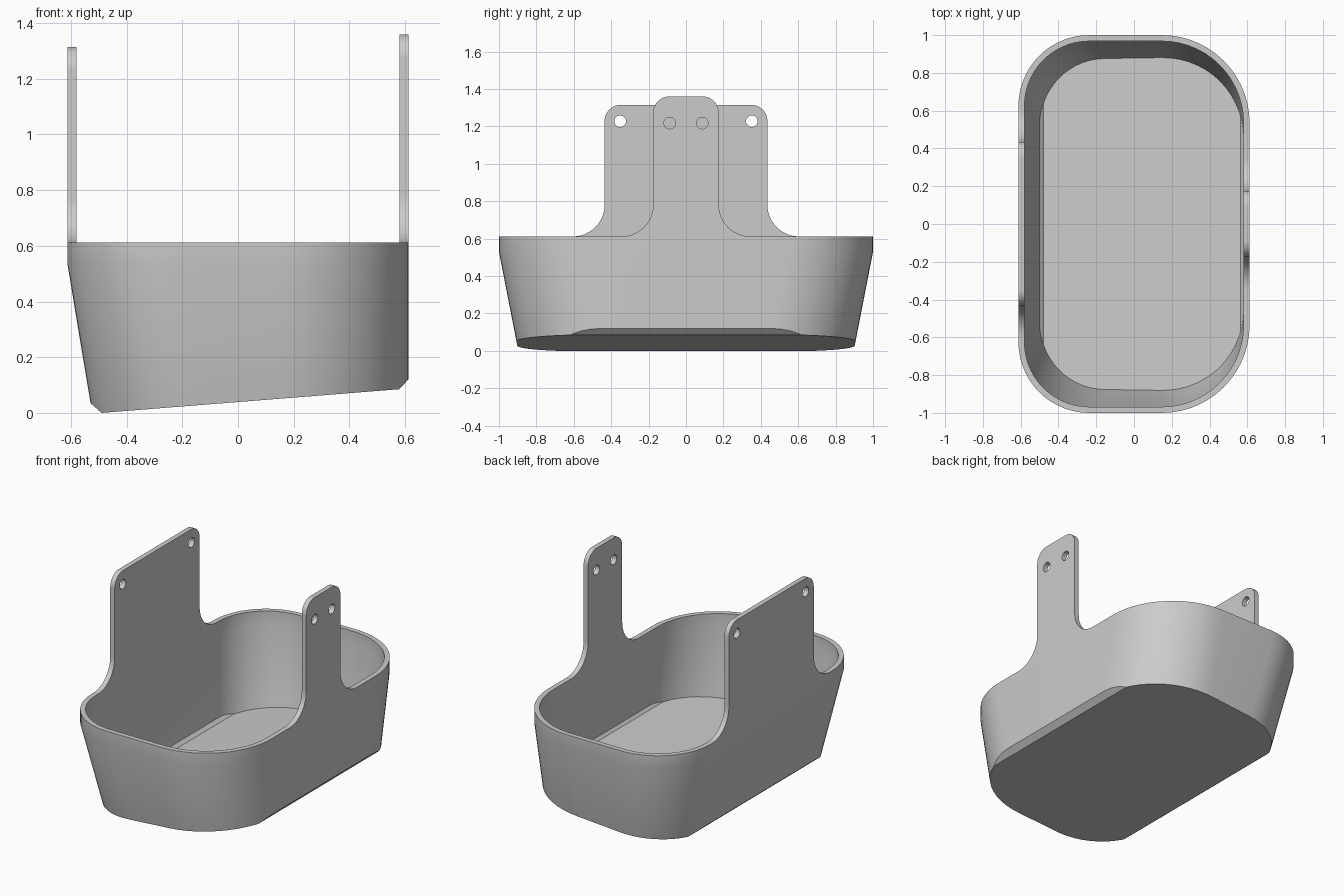
import bpy, bmesh
from math import sin, cos, pi, radians
from mathutils import Vector

if "Cube" in bpy.data.objects:
    bpy.data.objects.remove(bpy.data.objects["Cube"])

HALF_X, HALF_Y, WALL = 0.612, 1.0, 0.032
RIM, BAND = 0.612, 0.53
R_RIGHT, R_LEFT = 0.465, 0.375  # corner radii on the +x and -x sides

grey = bpy.data.materials.new("light grey")
grey.use_nodes = True
grey.diffuse_color = (0.6, 0.6, 0.6, 1)
grey.node_tree.nodes["Principled BSDF"].inputs["Base Color"].default_value = (0.6, 0.6, 0.6, 1)


def finish(bm, name):
    """Turn a bmesh into a shaded, coloured object."""
    bmesh.ops.recalc_face_normals(bm, faces=bm.faces)
    mesh = bpy.data.meshes.new(name)
    bm.to_mesh(mesh)
    bm.free()
    mesh.materials.append(grey)
    obj = bpy.data.objects.new(name, mesh)
    bpy.context.collection.objects.link(obj)
    bpy.ops.object.select_all(action='DESELECT')
    obj.select_set(True)
    bpy.context.view_layer.objects.active = obj
    bpy.ops.object.shade_smooth_by_angle(angle=radians(25))


def arc(cx, cy, r, start, end, steps=14):
    """Points along an arc, angles in quarter turns."""
    return [(cx + r * cos(a), cy + r * sin(a))
            for a in ((start + (end - start) * i / steps) * pi / 2 for i in range(steps + 1))]


def section(z, inset):
    """Rounded rectangle of the tub at height z; the +x wall stays upright."""
    drop = max(BAND - z, 0)
    x0, x1 = -HALF_X + 0.166 * drop + inset, HALF_X - inset
    y1 = HALF_Y - 0.195 * drop - inset
    ra, rb = R_RIGHT - inset, R_LEFT - inset
    pts = (arc(x1 - ra, y1 - ra, ra, 0, 1) + arc(x0 + rb, y1 - rb, rb, 1, 2)
           + arc(x0 + rb, rb - y1, rb, 2, 3) + arc(x1 - ra, ra - y1, ra, 3, 4))
    return [(x, y, z) for x, y in pts]


def loft(bm, sections):
    """Quads between successive closed rings of points."""
    rings = [[bm.verts.new(p) for p in pts] for pts in sections]
    for a, b in zip(rings, rings[1:]):
        for i in range(len(a)):
            bm.faces.new((a[i - 1], b[i - 1], b[i], a[i]))


def tub_skin(inset):
    """Open-topped skin, cut by the sloping floor and the two side chamfers."""
    bm = bmesh.new()
    loft(bm, [section(z, inset) for z in (RIM, BAND, -0.08)])
    # each cut: two points of a line in x, z
    for (xa, za), (xb, zb) in [((-0.49, 0), (0.579, 0.085)),
                               ((-0.53, 0.035), (-0.49, 0)),
                               ((0.579, 0.085), (0.612, 0.12))]:
        inward = Vector((za - zb, 0, xb - xa)).normalized()
        cut = bmesh.ops.bisect_plane(
            bm, geom=bm.verts[:] + bm.edges[:] + bm.faces[:], dist=1e-5,
            plane_co=Vector((xa, 0, za)) + inward * inset, plane_no=inward, clear_inner=True)
        edges = [e for e in cut["geom_cut"] if isinstance(e, bmesh.types.BMEdge)]
        bmesh.ops.edgeloop_fill(bm, edges=edges)
    return bm


# Tub: outer and inner skins joined by a flat rim
tub = tub_skin(0)
inner = tub_skin(WALL)
temp = bpy.data.meshes.new("inner_skin")
inner.to_mesh(temp)
inner.free()
tub.from_mesh(temp)
bpy.data.meshes.remove(temp)
loft(tub, [section(RIM, 0), section(RIM, WALL)])
bmesh.ops.remove_doubles(tub, verts=tub.verts[:], dist=1e-4)
finish(tub, "tub")


def hanging_tab(name, x, half, top, hole_y, hole_z):
    """Upright plate with rounded top, flared foot and two screw holes."""
    flare, corner = 0.17, 0.085
    right = arc(half + flare, RIM + flare, flare, 3, 2) + arc(half - corner, top - corner, corner, 0, 1)
    outline = right + [(-y, z) for y, z in reversed(right)]
    holes = [arc(s * hole_y, hole_z, 0.031, 0, 4, 24)[:-1] for s in (-1, 1)]
    bm = bmesh.new()
    edges = []
    for loop in [outline] + holes:
        vs = [bm.verts.new((x, y, z)) for y, z in loop]
        edges += [bm.edges.new((vs[i - 1], vs[i])) for i in range(len(vs))]
    bmesh.ops.triangle_fill(bm, edges=edges, use_beauty=True, normal=(1, 0, 0))
    out = bmesh.ops.extrude_face_region(bm, geom=bm.faces[:])
    bmesh.ops.translate(bm, vec=(WALL, 0, 0),
                        verts=[v for v in out["geom"] if isinstance(v, bmesh.types.BMVert)])
    finish(bm, name)


# Wide tab on the -x side, narrow tab on the +x side
hanging_tab("wide_tab", -HALF_X, 0.435, 1.315, 0.352, 1.228)
hanging_tab("narrow_tab", HALF_X - WALL, 0.175, 1.36, 0.0875, 1.218)
